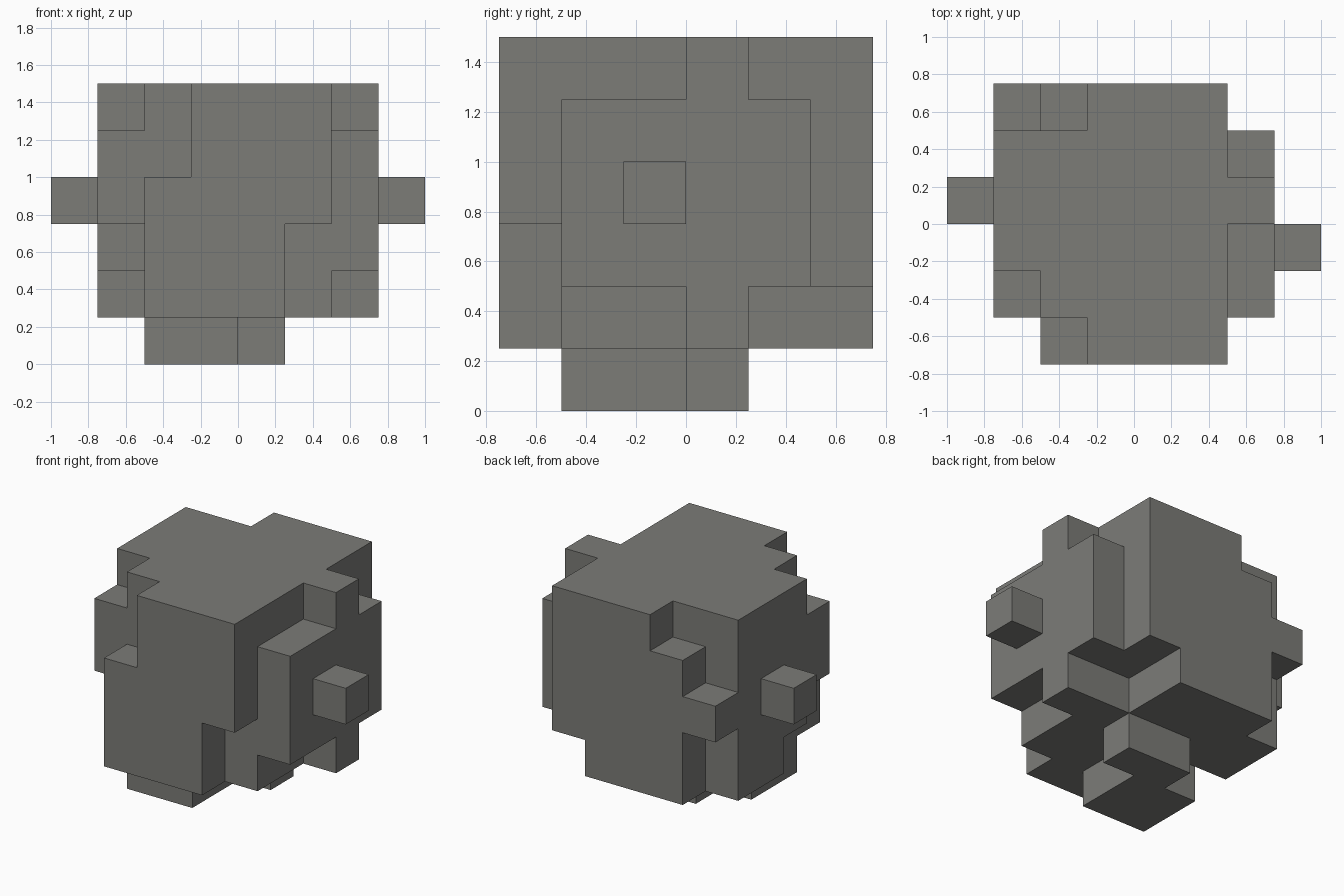
import bpy
import bmesh
from mathutils import Vector

old = bpy.data.objects.get("Cube")
if old:
    bpy.data.objects.remove(old)

U = 0.25  # size of one block

stone = bpy.data.materials.new("warm grey stone")
stone.use_nodes = True
GREY = (0.2, 0.2, 0.187, 1)
stone.diffuse_color = GREY
stone.node_tree.nodes["Principled BSDF"].inputs["Base Color"].default_value = GREY


def block_part(name, boxes):
    """Join boxes, given as (x0, x1, y0, y1, z0, z1) in blocks, into one closed shell."""
    cells = {(x, y, z) for x0, x1, y0, y1, z0, z1 in boxes
             for x in range(x0, x1) for y in range(y0, y1) for z in range(z0, z1)}
    bm = bmesh.new()
    corners = {}

    def vert(p):
        key = tuple(round(c) for c in p)
        if key not in corners:
            corners[key] = bm.verts.new(Vector(key) * U)
        return corners[key]

    for cell in cells:
        for axis in range(3):
            for side in (0, 1):
                step = [0, 0, 0]
                step[axis] = 2 * side - 1
                if tuple(c + s for c, s in zip(cell, step)) in cells:
                    continue
                u, v = Vector(), Vector()
                u[(axis + 1) % 3] = v[(axis + 2) % 3] = 1
                p = Vector(cell)
                p[axis] += side
                quad = [p, p + u, p + u + v, p + v]
                bm.faces.new([vert(q) for q in (quad if side else quad[::-1])])

    # merge the flat squares into large clean faces
    bmesh.ops.dissolve_limit(bm, angle_limit=0.01, verts=bm.verts[:], edges=bm.edges[:])
    mesh = bpy.data.meshes.new(name)
    bm.to_mesh(mesh)
    bm.free()
    mesh.materials.append(stone)
    obj = bpy.data.objects.new(name, mesh)
    bpy.context.collection.objects.link(obj)


block_part("body", [
    # core
    (-1, 1, -3, 3, 1, 6),
    # inner column, right side
    (-2, -1, -3, -2, 1, 4),
    (-2, -1, -2, 2, 1, 6),
    (-2, -1, 2, 3, 1, 5),
    # outer column, right side
    (-3, -2, -2, -1, 3, 5),
    (-3, -2, -1, 0, 2, 6),
    (-3, -2, 0, 2, 1, 6),
    (-3, -2, 2, 3, 3, 4),
    # inner column, left side
    (1, 2, -3, -2, 3, 6),
    (1, 2, -2, 1, 1, 6),
    (1, 2, 1, 3, 2, 6),
    # outer column, left side
    (2, 3, -2, 2, 2, 5),
    (2, 3, 0, 1, 1, 6),
])
block_part("foot", [(-2, 0, -2, 0, 0, 1), (-1, 1, 0, 1, 0, 1)])
block_part("right_peg", [(-4, -3, 0, 1, 3, 4)])
block_part("left_peg", [(3, 4, -1, 0, 3, 4)])
